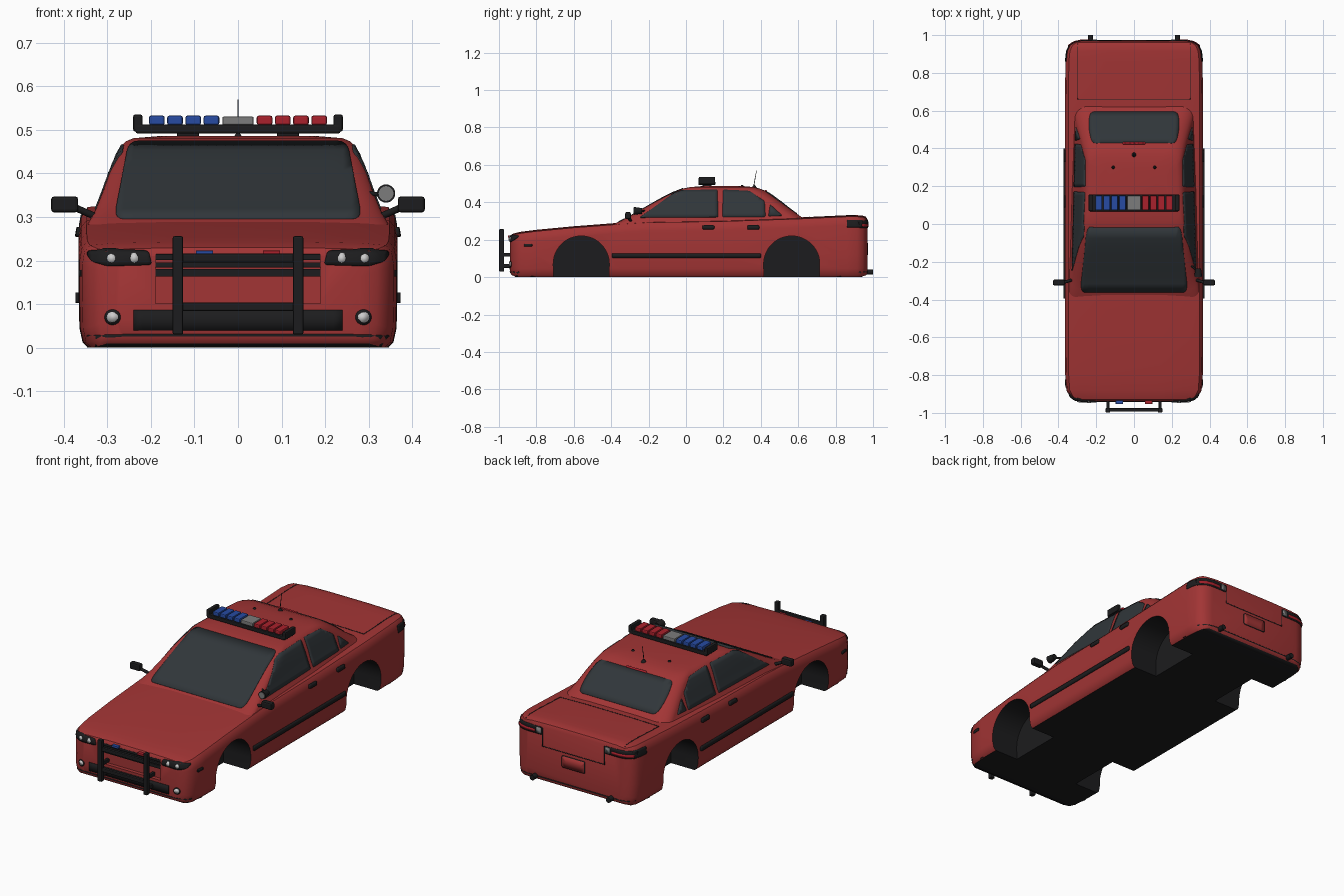
import bpy, bmesh, math
from mathutils import Vector
from mathutils.bvhtree import BVHTree

if "Cube" in bpy.data.objects:
    bpy.data.objects.remove(bpy.data.objects["Cube"])

def mat(name, *c):
    m = bpy.data.materials.new(name)
    m.diffuse_color = (*c, 1)
    m.use_nodes = True
    m.node_tree.nodes["Principled BSDF"].inputs["Base Color"].default_value = m.diffuse_color
    return m

RED = mat("paint_red", .36, .035, .035)
BLACK = mat("trim_black", .012, .012, .013)
GLASS = mat("glass_dark", .03, .037, .042)
BLUE = mat("lamp_blue", .02, .07, .36)
LAMP = mat("lamp_red", .4, .015, .025)
WHITE = mat("lamp_white", .8, .8, .8)
GREY = mat("lamp_grey", .2, .2, .2)

def add(name, bm, *mats):
    me = bpy.data.meshes.new(name)
    bm.to_mesh(me)
    bm.free()
    for m in mats:
        me.materials.append(m)
    ob = bpy.data.objects.new(name, me)
    bpy.context.collection.objects.link(ob)
    return ob

def smooth(ob, deg=35):
    bpy.ops.object.select_all(action='DESELECT')
    ob.select_set(True)
    bpy.context.view_layer.objects.active = ob
    bpy.ops.object.shade_smooth_by_angle(angle=math.radians(deg))

def loft(name, rings, *mats):
    bm = bmesh.new()
    rows = [[bm.verts.new(p) for p in r] for r in rings]
    n = len(rows[0])
    for a, b in zip(rows, rows[1:]):
        for i in range(n):
            bm.faces.new((a[i], a[(i + 1) % n], b[(i + 1) % n], b[i]))
    bm.faces.new(rows[0])
    bm.faces.new(rows[-1])
    bmesh.ops.recalc_face_normals(bm, faces=bm.faces)
    return add(name, bm, *mats)

def box(name, c, s, m, bevel=.004):
    bm = bmesh.new()
    bmesh.ops.create_cube(bm, size=1)
    bmesh.ops.scale(bm, vec=s, verts=bm.verts)
    bmesh.ops.translate(bm, vec=c, verts=bm.verts)
    if bevel:
        bmesh.ops.bevel(bm, geom=bm.edges[:], offset=bevel, segments=2, profile=.5, affect='EDGES')
    return add(name, bm, m)

def tube(name, p, q, r, m, r2=None, n=20):
    p, q = Vector(p), Vector(q)
    bm = bmesh.new()
    bmesh.ops.create_cone(bm, cap_ends=True, segments=n, radius1=r, radius2=r if r2 is None else r2, depth=(q - p).length)
    bm.transform((q - p).to_track_quat('Z', 'Y').to_matrix().to_4x4())
    bmesh.ops.translate(bm, vec=(p + q) / 2, verts=bm.verts)
    ob = add(name, bm, m)
    smooth(ob)
    return ob

# Lower body: cross-sections along the car
def section(y, w, zb, t):
    half = [(w * .94, zb), (w * .975, zb + .012), (w * .995, zb + .045), (w, .12), (w, t - .05),
            (w * .985, t - .02), (w * .95, t - .005), (w * .8, t), (w * .4, t + .003)]
    return [(x, y, z) for x, z in half] + [(-x, y, z) for x, z in reversed(half)]

stations = [(-.94, .28, .022, .213), (-.93, .32, .01, .227), (-.912, .341, .003, .233), (-.88, .358, 0, .24),
            (-.8, .364, 0, .25), (-.6, .366, 0, .269), (-.35, .366, 0, .288), (-.2, .366, 0, .297),
            (.2, .366, 0, .303), (.6, .366, 0, .316), (.86, .363, 0, .328), (.915, .357, 0, .328),
            (.945, .343, .004, .326), (.962, .318, .01, .32), (.97, .285, .02, .306)]
body = loft("body", [section(*s) for s in stations], RED, BLACK)
for p in body.data.polygons:
    if p.normal.z < -.8:
        p.material_index = 1

# Wheel arches and grille recess cut out of the body
def cut(cutter):
    cutter.hide_render = True
    m = body.modifiers.new("cut", 'BOOLEAN')
    m.operation, m.solver, m.object = 'DIFFERENCE', 'EXACT', cutter
    bpy.context.view_layer.objects.active = body
    bpy.ops.object.modifier_apply(modifier=m.name)
    bpy.data.objects.remove(cutter)

for s in (-1, 1):
    for y in (-.56, .565):
        arch = [(y + .15 * math.cos(a), .07 + .15 * math.sin(a)) for a in [math.pi * i / 24 for i in range(25)]]
        arch += [(y - .147, -.05), (y + .147, -.05)]
        c = loft("arch_cutter", [[(s * x, *p) for p in arch] for x in (.2, .45)], RED, BLACK)
        for p in c.data.polygons:
            p.material_index = 1
        cut(c)
cut(box("grille_cutter", (0, -.95, .156), (.38, .06, .108), RED, 0))
smooth(body)

# Cabin: rounded rings stacked upward
def cabin_ring(z, yf, yr, w):
    pts = []
    for sx, y, r, ww, a0 in ((1, yf, .045, w, -90), (1, yr, -.07, w * .95, 0),
                             (-1, yr, -.07, w * .95, 90), (-1, yf, .045, w, 180)):
        k = abs(r)
        for i in range(7):
            a = math.radians(a0 + 15 * i)
            pts.append((sx * (ww - k) + k * math.cos(a), y + r + k * math.sin(a), z))
    return pts

layers = [(.26, -.43, .72, .352), (.285, -.385, .675, .345), (.302, -.345, .645, .335), (.32, -.31, .62, .326),
          (.335, -.283, .598, .32), (.36, -.24, .562, .31), (.40, -.17, .512, .296), (.44, -.098, .458, .28),
          (.462, -.05, .422, .269), (.474, -.015, .392, .257), (.481, .02, .365, .24), (.486, .08, .31, .18)]
cabin = loft("cabin", [cabin_ring(*l) for l in layers], RED)
smooth(cabin)

dg = bpy.context.evaluated_depsgraph_get()
trees = [BVHTree.FromObject(o, dg) for o in (body, cabin)]
VIEWS = {'front': lambda u, v: ((u, -3, v), (0, 1, 0)), 'back': lambda u, v: ((u, 3, v), (0, -1, 0)),
         'right': lambda u, v: ((3, u, v), (-1, 0, 0)), 'left': lambda u, v: ((-3, u, v), (1, 0, 0)),
         'top': lambda u, v: ((u, v, 3), (0, 0, -1))}

def rounded(poly, r):
    out = []
    for i, p in enumerate(poly):
        p, a, b = Vector(p), Vector(poly[i - 1]), Vector(poly[(i + 1) % len(poly)])
        s = p + (a - p).normalized() * min(r, (a - p).length * .45)
        e = p + (b - p).normalized() * min(r, (b - p).length * .45)
        out += [s * (1 - t) ** 2 + p * 2 * t * (1 - t) + e * t * t for t in (0, .25, .5, .75, 1)]
    return out

# Panel: a flat outline projected onto the bodywork, with a little thickness
def panel(name, view, poly, m, off=.003, r=.008, step=.02):
    bm = bmesh.new()
    pts = rounded(poly, r) if r else [Vector(p) for p in poly]
    bm.faces.new([bm.verts.new((p.x, p.y, 0)) for p in pts])
    for ax in (0, 1):
        lo, hi = min(p[ax] for p in pts), max(p[ax] for p in pts)
        n = max(1, int((hi - lo) / step))
        for i in range(1, n):
            co, no = [0, 0, 0], [0, 0, 0]
            co[ax], no[ax] = lo + (hi - lo) * i / n, 1
            bmesh.ops.bisect_plane(bm, geom=bm.verts[:] + bm.edges[:] + bm.faces[:], plane_co=co, plane_no=no)
    lost = []
    for v in bm.verts:
        o, d = (Vector(k) for k in VIEWS[view](v.co.x, v.co.y))
        hits = [h for h in (t.ray_cast(o, d) for t in trees) if h[0]]
        if hits:
            h = min(hits, key=lambda k: k[3])
            v.co = h[0] + h[1] * off
        else:
            lost.append(v)
    bmesh.ops.delete(bm, geom=lost, context='VERTS')
    bm.normal_update()
    if sum(f.normal.dot(d) * f.calc_area() for f in bm.faces) > 0:
        bmesh.ops.reverse_faces(bm, faces=bm.faces[:])
    ob = add(name, bm, m)
    smooth(ob)
    sol = ob.modifiers.new("thickness", 'SOLIDIFY')
    sol.thickness, sol.offset = off + .003, -1

def rect(u0, u1, v0, v1):
    return [(u0, v0), (u1, v0), (u1, v1), (u0, v1)]

def disc(u, v, r):
    return [(u + r * math.cos(math.tau * i / 16), v + r * math.sin(math.tau * i / 16)) for i in range(16)]

# Windows
panel("windshield", 'front', [(-.285, .295), (.285, .295), (.25, .473), (-.25, .473)], GLASS, r=.025)
panel("rear_window", 'back', [(-.235, .338), (.235, .338), (.24, .4), (.222, .458), (-.222, .458), (-.24, .4)], GLASS, r=.025)
for side in ('right', 'left'):
    panel("front_door_window", side, [(-.25, .317), (.172, .32), (.168, .466), (-.02, .464), (-.065, .448)], GLASS)
    panel("rear_door_window", side, [(.195, .32), (.425, .322), (.42, .405), (.34, .46), (.198, .466)], GLASS)
    panel("quarter_window", side, [(.44, .325), (.515, .328), (.45, .388)], GLASS)
    # Side trim, handles and lamps
    panel("side_molding", side, rect(-.395, .4, .103, .127), BLACK, .007, .005)
    for y in (.12, .36):
        panel("door_handle", side, rect(y - .032, y + .032, .255, .276), BLACK, .008)
    panel("side_marker", side, rect(-.865, -.822, .163, .178), BLACK, .004, .004)
    panel("tail_lamp_side", side, rect(.86, .945, .265, .305), BLACK, .003, .006, .01)

# Lamps at both ends
for s in (-1, 1):
    def flip(poly):
        return [(s * u, v) for u, v in poly]
    panel("headlamp_housing", 'front', flip([(.197, .19), (.3, .187), (.335, .198), (.347, .22), (.3, .226), (.205, .221)]), BLACK, .004, .01, .01)
    for x in (.238, .29):
        panel("headlamp", 'front', disc(s * x, .205, .01), WHITE, .008, 0)
    panel("fog_lamp_rim", 'front', disc(s * .288, .07, .018), BLACK, .003, 0)
    panel("fog_lamp", 'front', disc(s * .288, .07, .012), WHITE, .006, 0)
    panel("tail_lamp_housing", 'back', flip(rect(.19, .352, .262, .303)), BLACK, .003, .006, .01)
    panel("tail_lamp", 'back', flip(rect(.232, .345, .27, .284)), LAMP, .006, .004, .01)
    panel("reverse_lamp", 'back', flip(rect(.195, .222, .268, .298)), GREY, .006, .004)
    # Exhausts
    tube("exhaust", (s * .23, .93, .027), (s * .23, 1.0, .027), .014, BLACK)
    # Boot lid gaps
    panel("boot_gap_side", 'top', flip(rect(.296, .3, .66, .955)), BLACK, .001, 0)
    panel("boot_gap_rear", 'back', flip(rect(.186, .19, .2, .3)), BLACK, .001, 0)
panel("boot_gap_front", 'top', rect(-.3, .3, .658, .662), BLACK, .001, 0)
panel("boot_gap_lower", 'back', rect(-.19, .19, .198, .202), BLACK, .001, 0)
panel("plate_rim", 'back', rect(-.07, .07, .117, .183), BLACK, .002)
panel("plate_panel", 'back', rect(-.066, .066, .121, .179), RED, .004)
panel("brake_lamp", 'top', rect(-.06, .06, .422, .43), LAMP, .006, .003)

# Bumper trim and grille
panel("lower_grille", 'front', rect(-.24, .24, .04, .087), BLACK, .003, 0)
for view in ('front', 'back'):
    panel(view + "_lip", view, rect(-.345, .345, .003, .028), BLACK, .003, 0)
for z, h in ((.208, .014), (.19, .012), (.172, .018)):
    box("grille_slat", (0, -.93, z), (.38, .022, h), BLACK, .002)
box("grille_lamp_blue", (-.077, -.943, .217), (.04, .02, .012), BLUE, .002)
box("grille_lamp_red", (.077, -.943, .217), (.04, .02, .012), LAMP, .002)

# Push bar
for s in (-1, 1):
    box("push_bar_upright", (s * .138, -.986, .143), (.024, .026, .226), BLACK)
    for z in (.06, .12):
        box("push_bar_strut", (s * .138, -.952, z), (.016, .06, .02), BLACK)
for z in (.094, .206):
    box("push_bar_rail", (0, -.984, z), (.27, .018, .02), BLACK)

# Mirrors
for s in (-1, 1):
    box("mirror", (s * .398, -.31, .329), (.062, .03, .037), BLACK, .007)
    tube("mirror_arm", (s * .325, -.295, .3), (s * .375, -.31, .322), .008, BLACK)

# Spot lamp on the right pillar
tube("spot_lamp", (.34, -.278, .354), (.34, -.235, .354), .021, BLACK, .015)
tube("spot_lamp_lens", (.34, -.281, .354), (.34, -.277, .354), .017, GREY)
tube("spot_lamp_arm", (.34, -.25, .35), (.295, -.215, .355), .005, BLACK)

# Roof light bar
box("light_bar_base", (0, .112, .502), (.47, .09, .02), BLACK)
for s, m in ((-1, BLUE), (1, LAMP)):
    box("light_bar_end", (s * .23, .112, .516), (.022, .088, .04), BLACK, .006)
    box("light_bar_foot", (s * .115, .112, .488), (.05, .05, .014), BLACK, .002)
    for i in range(4):
        box("light_bar_lamp", (s * (.061 + .0418 * i), .112, .522), (.036, .078, .022), m, .005)
box("light_bar_centre", (0, .112, .521), (.072, .076, .02), GREY)

# Roof antennas
for x, y in ((-.11, .3), (.11, .3), (0, .365)):
    tube("antenna_base", (x, y, .474), (x, y, .493), .016, BLACK, .004)
tube("antenna_whip", (0, .362, .485), (0, .377, .57), .0022, BLACK, .0012, 8)
